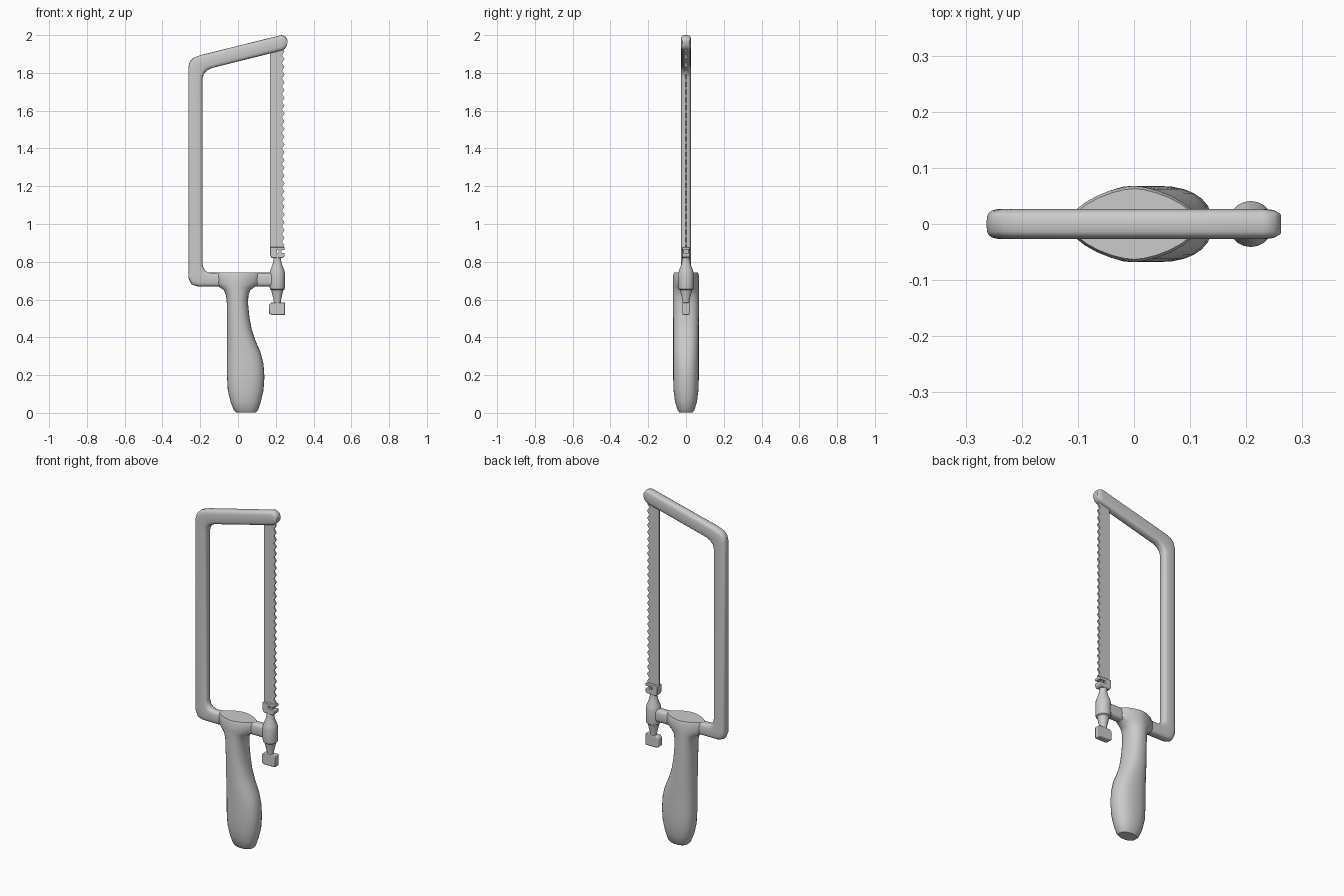
import bpy, bmesh, math
from mathutils import Vector

if "Cube" in bpy.data.objects:
    bpy.data.objects.remove(bpy.data.objects["Cube"])

metal = bpy.data.materials.new("plain_grey")
metal.use_nodes = True
GREY = (0.6, 0.6, 0.6, 1)
metal.diffuse_color = GREY
metal.node_tree.nodes["Principled BSDF"].inputs["Base Color"].default_value = GREY


def finish(bm, name, angle=40, bevel=0):
    bmesh.ops.recalc_face_normals(bm, faces=bm.faces)
    mesh = bpy.data.meshes.new(name)
    bm.to_mesh(mesh)
    bm.free()
    obj = bpy.data.objects.new(name, mesh)
    bpy.context.collection.objects.link(obj)
    mesh.materials.append(metal)
    if bevel:
        mod = obj.modifiers.new("soft_edges", "BEVEL")
        mod.width, mod.segments = bevel, 2
    bpy.ops.object.select_all(action="DESELECT")
    obj.select_set(True)
    bpy.context.view_layer.objects.active = obj
    bpy.ops.object.shade_smooth_by_angle(angle=math.radians(angle))
    return obj


def ring(a, b, depth, power, sides=20):
    """Superellipse between points a and b, with a half depth along y."""
    a, b = Vector(a), Vector(b)
    mid, half, side = (a + b) / 2, (b - a) / 2, Vector((0, depth, 0))
    pts = []
    for i in range(sides):
        t = 2 * math.pi * i / sides
        c, s = math.cos(t), math.sin(t)
        pts.append(mid + half * math.copysign(abs(c) ** (2 / power), c)
                   + side * math.copysign(abs(s) ** (2 / power), s))
    return pts


def loft(name, rings, angle=40):
    bm = bmesh.new()
    loops = [[bm.verts.new(p) for p in r] for r in rings]
    for r, s in zip(loops, loops[1:]):
        for i in range(len(r)):
            j = (i + 1) % len(r)
            bm.faces.new((r[i], r[j], s[j], s[i]))
    bm.faces.new(loops[0])
    bm.faces.new(loops[-1])
    return finish(bm, name, angle)


def plate(name, outline, depth, bevel=0):
    """Extrude an x-z outline symmetrically about y = 0."""
    bm = bmesh.new()
    face = bm.faces.new([bm.verts.new((x, -depth, z)) for x, z in outline])
    new = bmesh.ops.extrude_face_region(bm, geom=[face])["geom"]
    bmesh.ops.translate(bm, vec=(0, 2 * depth, 0),
                        verts=[v for v in new if isinstance(v, bmesh.types.BMVert)])
    return finish(bm, name, 30, bevel)


# Frame: outer x, z, inner x, z, half depth
frame = [
    (0.20, 0.67, 0.20, 0.742, 0.027), (-0.14, 0.67, -0.15, 0.742, 0.027),
    (-0.215, 0.67, -0.17, 0.75, 0.027), (-0.247, 0.68, -0.182, 0.765, 0.027),
    (-0.263, 0.715, -0.188, 0.79, 0.027), (-0.263, 1.83, -0.188, 1.77, 0.027),
    (-0.255, 1.86, -0.182, 1.792, 0.027), (-0.235, 1.88, -0.165, 1.812, 0.027),
    (-0.195, 1.895, -0.14, 1.825, 0.027), (0.23, 2.0, 0.23, 1.918, 0.027),
    (0.25, 1.993, 0.248, 1.928, 0.025), (0.262, 1.975, 0.26, 1.945, 0.018),
]
loft("bow_frame", [ring((a, 0, b), (c, 0, d), y, 3.5) for a, b, c, d, y in frame])

# Handle: height, left x, right x, half depth, roundness
handle = [
    (0.003, -0.01, 0.095, 0.036, 2.3), (0.015, -0.022, 0.106, 0.045, 2.3),
    (0.06, -0.04, 0.121, 0.058, 2.3), (0.12, -0.054, 0.135, 0.066, 2.3),
    (0.19, -0.058, 0.14, 0.068, 2.3), (0.26, -0.058, 0.135, 0.068, 2.3),
    (0.32, -0.058, 0.12, 0.068, 2.3), (0.38, -0.058, 0.093, 0.068, 2.3),
    (0.44, -0.058, 0.073, 0.068, 2.3), (0.51, -0.058, 0.06, 0.068, 2.3),
    (0.58, -0.059, 0.053, 0.068, 2.3), (0.62, -0.063, 0.055, 0.068, 2.2),
    (0.65, -0.075, 0.065, 0.068, 2.0), (0.667, -0.10, 0.09, 0.068, 1.7),
    (0.685, -0.12, 0.12, 0.068, 1.6), (0.73, -0.12, 0.12, 0.068, 1.6),
    (0.742, -0.115, 0.115, 0.063, 1.6),
]
loft("handle", [ring((l, 0, z), (r, 0, z), y, n, 28) for z, l, r, y, n in handle])

# Tension screw: height, radius
AXIS = 0.208
screw = [(0.575, 0.018), (0.595, 0.019), (0.65, 0.032), (0.655, 0.039), (0.67, 0.041),
         (0.735, 0.041), (0.755, 0.037), (0.785, 0.025), (0.81, 0.02), (0.835, 0.02)]
loft("tension_screw", [ring((AXIS - r, 0, z), (AXIS + r, 0, z), r, 2) for z, r in screw])

# Wing tab below the screw
plate("screw_tab", [(0.165, 0.525), (0.18, 0.518), (0.249, 0.518), (0.249, 0.585),
                    (0.178, 0.585), (0.165, 0.575)], 0.018, 0.004)

# Blade clamp with a slot open to the cutting side
plate("blade_clamp", [(0.178, 0.82), (0.238, 0.82), (0.247, 0.83), (0.247, 0.847),
                      (0.205, 0.847), (0.205, 0.862), (0.247, 0.862), (0.247, 0.878),
                      (0.17, 0.878), (0.17, 0.835)], 0.02, 0.003)
plate("clamp_pin", [(0.215, 0.84), (0.23, 0.84), (0.23, 0.87), (0.215, 0.87)], 0.012)

# Toothed blade
TEETH, LOW, HIGH = 26, 0.865, 1.935
pitch = (HIGH - LOW) / TEETH
edge = []
for i in range(TEETH):
    edge += [(0.233, LOW + i * pitch), (0.246, LOW + (i + 0.5) * pitch)]
plate("blade", [(0.17, LOW)] + edge + [(0.233, HIGH), (0.17, HIGH)], 0.005)
